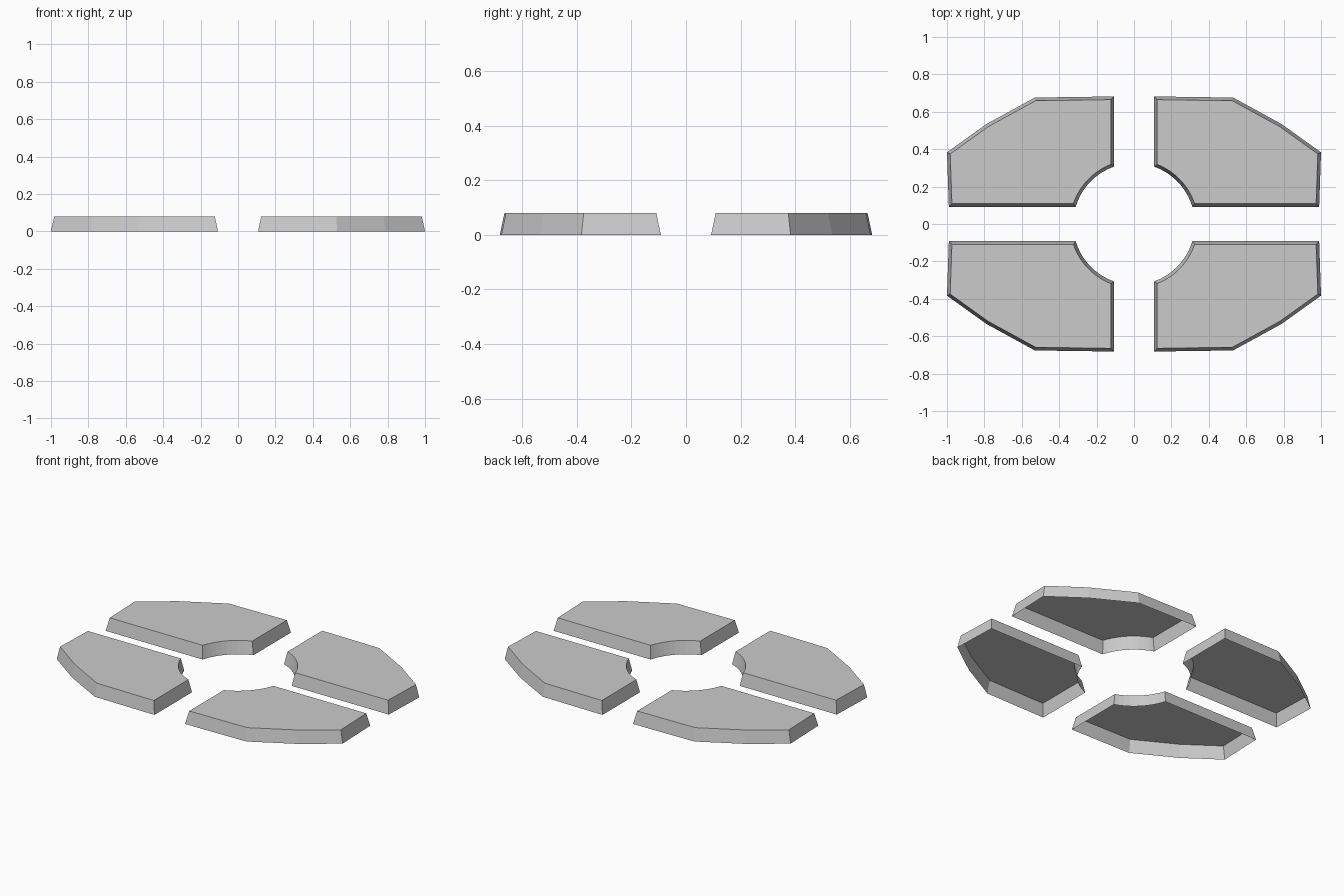
import bpy, bmesh
from math import asin, acos, sin, cos

if "Cube" in bpy.data.objects:
    bpy.data.objects.remove(bpy.data.objects["Cube"])

HEIGHT, INSET = 0.08, 0.017
GAP_X, GAP_Y, HOLE = 0.107, 0.092, 0.325

# Base outline of one quadrant: outer rim, then the round centre cut-out
outline = [(0.99, GAP_Y), (1.0, 0.383), (0.788, 0.535), (0.53, 0.676), (GAP_X, 0.682)]
start, end, steps = acos(GAP_X / HOLE), asin(GAP_Y / HOLE), 10
for i in range(steps + 1):
    a = start + (end - start) * i / steps
    outline.append((HOLE * cos(a), HOLE * sin(a)))


def tile(name, sx, sy):
    """Open-bottomed plate with sloping sides in one quadrant."""
    pts = [(x * sx, y * sy, 0) for x, y in outline]
    if sx * sy < 0:
        pts.reverse()
    bm = bmesh.new()
    top = bm.faces.new([bm.verts.new(p) for p in pts])
    bm.normal_update()
    # Inset the outline evenly and lift it to make the sloping walls
    bmesh.ops.inset_region(bm, faces=[top], thickness=INSET,
                           use_boundary=True, use_even_offset=True)
    for v in top.verts:
        v.co.z = HEIGHT
    bm.normal_update()
    mesh = bpy.data.meshes.new(name)
    bm.to_mesh(mesh)
    bm.free()
    bpy.context.collection.objects.link(bpy.data.objects.new(name, mesh))


# Four plates around the centre
for side_x, sx in (("right", 1), ("left", -1)):
    for side_y, sy in (("back", 1), ("front", -1)):
        tile(f"{side_y}_{side_x}_plate", sx, sy)
